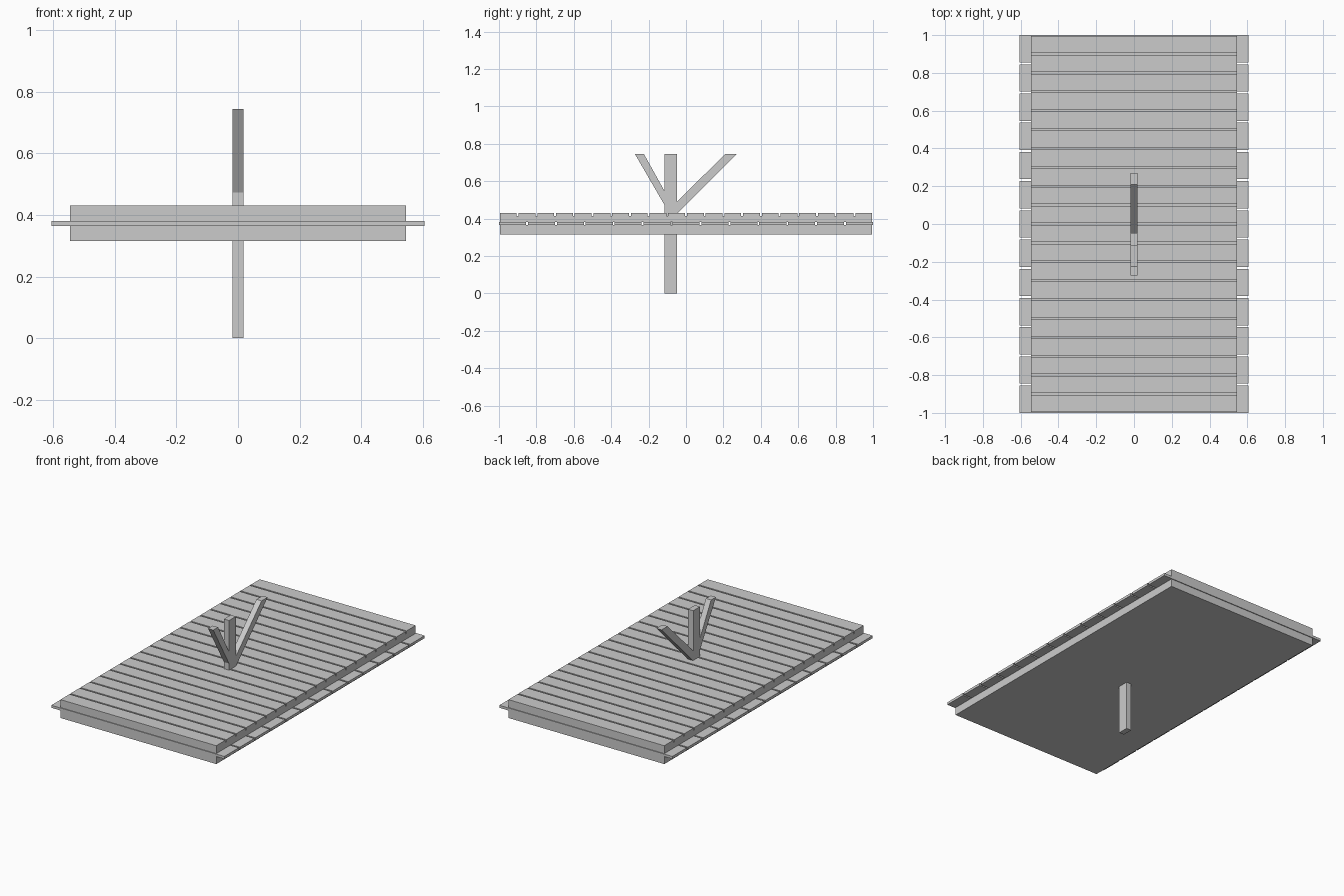
import bpy
import bmesh

if "Cube" in bpy.data.objects:
    bpy.data.objects.remove(bpy.data.objects["Cube"])


def prism(name, profile, x0, x1):
    """Extrude a (y, z) outline from x0 to x1."""
    bm = bmesh.new()
    face = bm.faces.new([bm.verts.new((x0, y, z)) for y, z in profile])
    ext = bmesh.ops.extrude_face_region(bm, geom=[face])
    moved = [v for v in ext["geom"] if isinstance(v, bmesh.types.BMVert)]
    bmesh.ops.translate(bm, verts=moved, vec=(x1 - x0, 0, 0))
    bmesh.ops.recalc_face_normals(bm, faces=bm.faces)
    mesh = bpy.data.meshes.new(name)
    bm.to_mesh(mesh)
    bm.free()
    obj = bpy.data.objects.new(name, mesh)
    bpy.context.collection.objects.link(obj)
    return obj


def slab(name, half_x, y0, y1, z0, z1):
    return prism(name, [(y0, z0), (y1, z0), (y1, z1), (y0, z1)], -half_x, half_x)


def plank_row(name, count, half_x, half_y, gap, z0, z1):
    """One plank repeated along y with an array modifier."""
    width = (2 * half_y - (count - 1) * gap) / count
    obj = slab(name, half_x, -half_y, -half_y + width, z0, z1)
    arr = obj.modifiers.new("repeat", "ARRAY")
    arr.count = count
    arr.use_relative_offset = False
    arr.use_constant_offset = True
    arr.constant_offset_displace = (0, width + gap, 0)
    return obj


# Layered raft deck
slab("bottom_slab", 0.545, -0.995, 0.995, 0.315, 0.365)
plank_row("wide_cross_planks", 13, 0.605, 1.0, 0.01, 0.365, 0.381)
slab("upper_slab", 0.545, -0.995, 0.995, 0.381, 0.415)
plank_row("top_deck_planks", 20, 0.545, 0.995, 0.01, 0.415, 0.431)

# Upright post through the deck
slab("post", 0.018, -0.115, -0.047, 0.0, 0.745)

# Slanted braces fanning out from the post base
prism("back_brace", [(-0.11, 0.43), (-0.045, 0.43), (0.27, 0.745), (0.21, 0.745)],
      -0.018, 0.018)
prism("front_brace", [(-0.09, 0.43), (-0.05, 0.43), (-0.225, 0.745), (-0.273, 0.745)],
      -0.018, 0.018)
